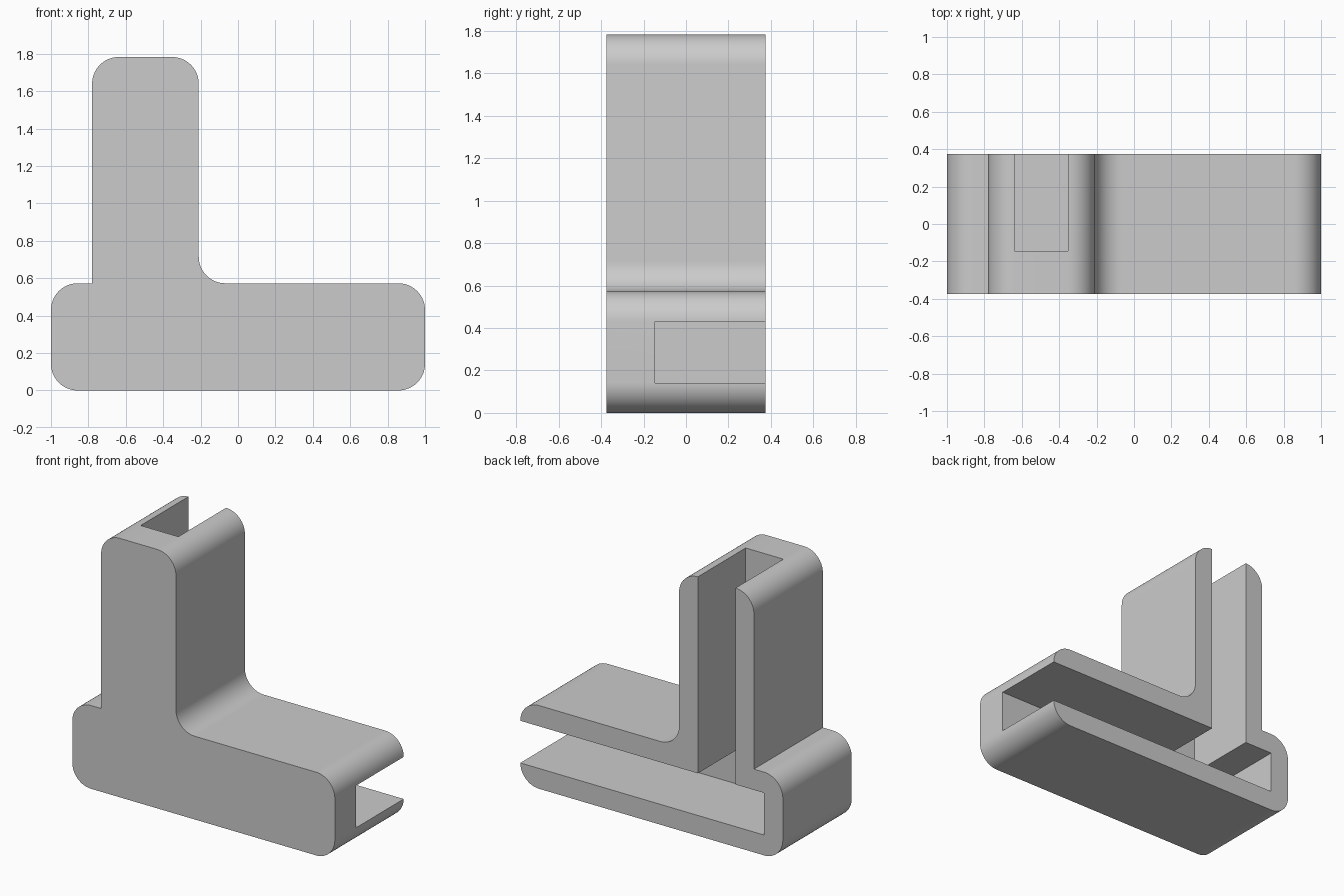
import bpy
import bmesh
from math import sin, cos, pi, radians
from mathutils import Vector

cube = bpy.data.objects.get("Cube")
if cube:
    bpy.data.objects.remove(cube, do_unlink=True)

DEPTH = 0.375    # half depth of the bracket
RADIUS = 0.143   # corner rounding
STEPS = 16


def rounded(outline):
    """Replace each flagged corner of a closed outline by an arc."""
    result = []
    for i, (x, z, is_round) in enumerate(outline):
        p = Vector((x, z))
        if not is_round:
            result.append(p)
            continue
        u = (Vector(outline[i - 1][:2]) - p).normalized()
        v = (Vector(outline[(i + 1) % len(outline)][:2]) - p).normalized()
        centre = p + RADIUS * (u + v)
        for k in range(STEPS + 1):
            t = pi / 2 * k / STEPS
            result.append(centre - RADIUS * (v * cos(t) + u * sin(t)))
    return result


def prism(name, points, y0, y1):
    """Extrude an outline in the xz plane from y0 to y1."""
    bm = bmesh.new()
    face = bm.faces.new([bm.verts.new((p.x, y0, p.y)) for p in points])
    extruded = bmesh.ops.extrude_face_region(bm, geom=[face])
    verts = [g for g in extruded["geom"] if isinstance(g, bmesh.types.BMVert)]
    bmesh.ops.translate(bm, verts=verts, vec=(0, y1 - y0, 0))
    bmesh.ops.recalc_face_normals(bm, faces=bm.faces)
    mesh = bpy.data.meshes.new(name)
    bm.to_mesh(mesh)
    bm.free()
    obj = bpy.data.objects.new(name, mesh)
    bpy.context.collection.objects.link(obj)
    return obj


# Body: long foot with an upright arm and one filleted inner corner
body = prism("channel_bracket", rounded([
    (-1, 0, True), (1, 0, True), (1, 0.573, True),
    (-0.21, 0.573, True), (-0.21, 1.783, True), (-0.78, 1.783, True),
    (-0.78, 0.573, False), (-1, 0.573, True),
]), -DEPTH, DEPTH)

# Channel: joined slots, open at the back, the foot end and the arm top
cutter = prism("channel_cutter", [Vector(p) for p in [
    (-0.857, 0.14), (1.2, 0.14), (1.2, 0.43), (-0.353, 0.43),
    (-0.353, 2), (-0.64, 2), (-0.64, 0.43), (-0.857, 0.43),
]], -0.145, 0.6)
cutter.hide_render = True

cut = body.modifiers.new("channel", "BOOLEAN")
cut.operation = "DIFFERENCE"
cut.solver = "EXACT"
cut.object = cutter
bpy.ops.object.select_all(action="DESELECT")
body.select_set(True)
bpy.context.view_layer.objects.active = body
bpy.ops.object.modifier_apply(modifier=cut.name)
bpy.data.objects.remove(cutter, do_unlink=True)

# Single grey finish
grey = bpy.data.materials.new("plain_grey")
grey.use_nodes = True
colour = (0.6, 0.6, 0.6, 1)
grey.diffuse_color = colour
grey.node_tree.nodes["Principled BSDF"].inputs["Base Color"].default_value = colour
body.data.materials.clear()
body.data.materials.append(grey)

bpy.ops.object.shade_smooth_by_angle(angle=radians(30))
